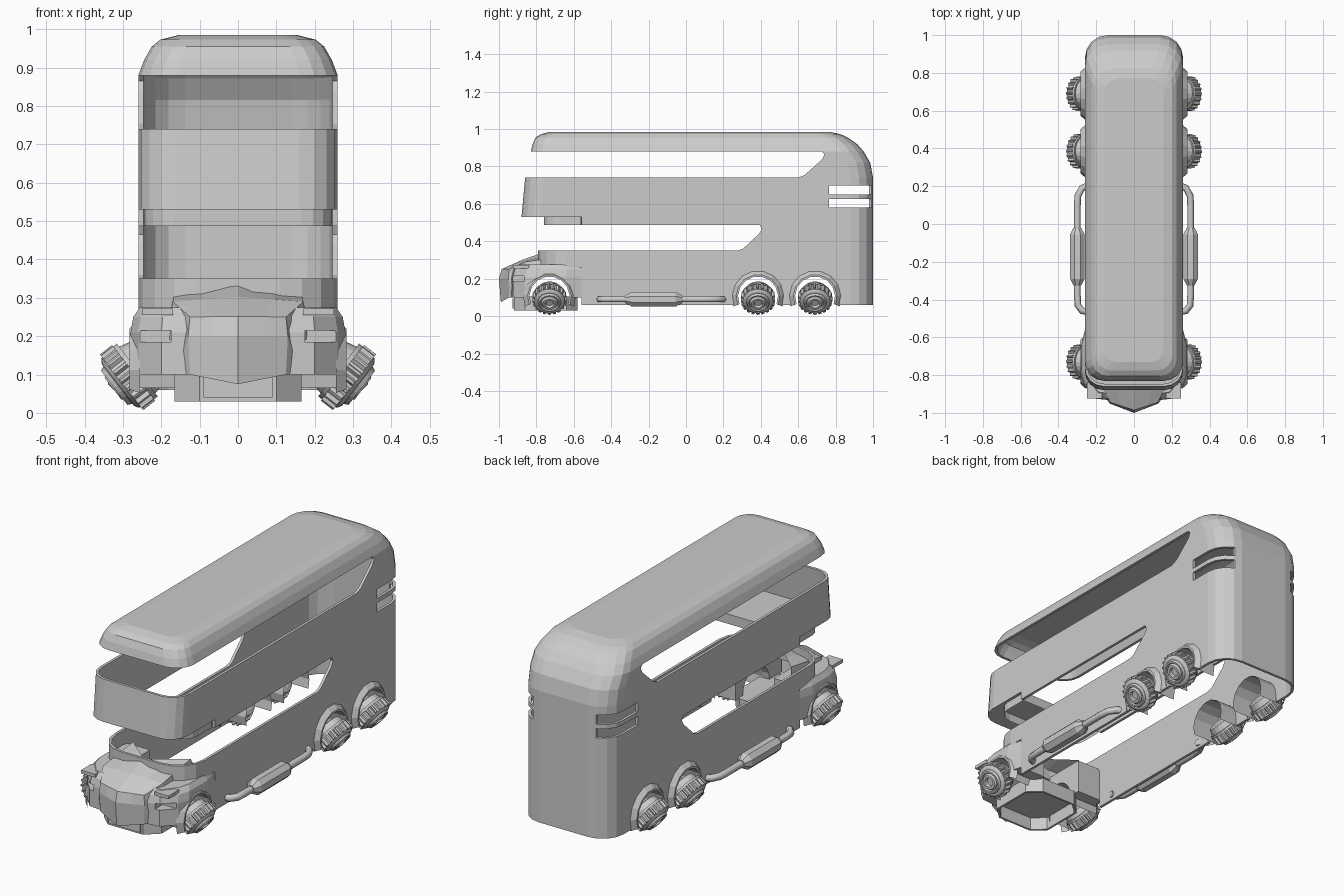
import bpy, bmesh
from math import cos, sin, pi, radians
from mathutils import Vector

if "Cube" in bpy.data.objects:
    bpy.data.objects.remove(bpy.data.objects["Cube"])


def loft(name, rings, cap0=True, cap1=True, closed=True, thick=0, recalc=True):
    """Skin a list of equal-length point rings."""
    bm = bmesh.new()
    vs = [[bm.verts.new(p) for p in r] for r in rings]
    n = len(rings[0])
    for a, b in zip(vs, vs[1:]):
        for i in range(n if closed else n - 1):
            j = (i + 1) % n
            bm.faces.new((a[i], a[j], b[j], b[i]))
    if cap0:
        bm.faces.new(vs[0][::-1])
    if cap1:
        bm.faces.new(vs[-1])
    if recalc:
        bmesh.ops.recalc_face_normals(bm, faces=bm.faces)
    me = bpy.data.meshes.new(name)
    bm.to_mesh(me)
    bm.free()
    ob = bpy.data.objects.new(name, me)
    bpy.context.collection.objects.link(ob)
    if thick:
        m = ob.modifiers.new("thickness", 'SOLIDIFY')
        m.thickness, m.offset = thick, -1
        apply(ob, m)
    return ob


def apply(ob, mod):
    bpy.context.view_layer.objects.active = ob
    bpy.ops.object.modifier_apply(modifier=mod.name)


def cut(ob, cutter):
    m = ob.modifiers.new("cut", 'BOOLEAN')
    m.operation, m.solver, m.object = 'DIFFERENCE', 'EXACT', cutter
    apply(ob, m)
    bpy.data.objects.remove(cutter)


def prism_x(name, pts, x0, x1):
    return loft(name, [[(x, y, z) for y, z in pts] for x in (x0, x1)])


def box(name, x0, x1, y0, y1, z0, z1):
    return prism_x(name, [(y0, z0), (y1, z0), (y1, z1), (y0, z1)], x0, x1)


def rounded(z, w, yf, yb, rf, rb, seg=4):
    """Rounded rectangle plan, counter-clockwise from above."""
    out = []
    for cx, cy, r, a0 in ((w - rb, yb - rb, rb, 0), (-w + rb, yb - rb, rb, 90),
                          (-w + rf, yf + rf, rf, 180), (w - rf, yf + rf, rf, 270)):
        for i in range(seg + 1):
            a = radians(a0 + 90 * i / seg)
            out.append((cx + r * cos(a), cy + r * sin(a), z))
    return out


WHEEL_Y = (-.73, .385, .69)


def arch_cutter(y, x0=-.5, x1=.5):
    pts = [(y + .108 * cos(pi * i / 10), .105 + .108 * sin(pi * i / 10)) for i in range(11)]
    return prism_x("arch_cutter", pts + [(y - .108, -.05), (y + .108, -.05)], x0, x1)


# Bus shell: one hollow loft, open underneath
levels = [(.06, .26, -.79, 1, .15, .12), (.36, .26, -.79, 1, .15, .12),
          (.525, .26, -.88, 1, .1, .12), (.74, .26, -.86, 1, .1, .12),
          (.82, .26, -.845, .985, .1, .12), (.88, .26, -.83, .95, .1, .12),
          (.92, .245, -.82, .915, .095, .115), (.955, .225, -.805, .865, .09, .11),
          (.973, .203, -.775, .825, .08, .1), (.985, .155, -.73, .77, .06, .07)]
shell = loft("bus_shell", [rounded(*l) for l in levels], cap0=False, thick=.014, recalc=False)

# Window bands that run right around the front, slanted at the rear
cut(shell, prism_x("upper_window", [(-1.2, .74), (.6, .74), (.635, .755), (.73, .84), (.74, .865),
                                    (.725, .88), (-1.2, .88)], -.5, .5))
cut(shell, prism_x("lower_window", [(-1.2, .35), (.275, .35), (.305, .36), (.39, .44), (.405, .465),
                                    (.395, .487), (-.56, .487), (-.56, .53), (-1.2, .53)], -.5, .5))
cut(shell, box("cab_cutter", -.5, .5, -1.2, -.56, -.1, .26))
for y in WHEEL_Y[1:]:
    cut(shell, arch_cutter(y))
# Rear corner vents
for s in (-1, 1):
    for z0, z1 in ((.58, .627), (.65, .698)):
        cut(shell, box("vent_cutter", *sorted((s * .18, s * .4)), .765, 1.2, z0, z1))

# Upper deck floor over the cab, with the step beneath it
loft("upper_cab_floor", [[p for p in rounded(z, .25, -.87, -.56, .1, .01)] for z in (.53, .537)])
loft("cab_ceiling_step", [rounded(z, .245, -.76, -.56, .08, .01) for z in (.487, .53)], cap0=False)

# Hood: rows of centre y, edge y, edge x, centre z, edge z, then side drop y, z
rows = [(-.99, -.945, .125, .075, .1, -.92, .1), (-1, -.95, .13, .2, .2, -.92, .14),
        (-.985, -.945, .125, .252, .25, -.91, .17), (-.87, -.86, .17, .303, .29, -.85, .2),
        (-.77, -.62, .165, .338, .325, -.6, .22)]
hood = []
for yc, ye, xe, zc, ze, yd, zd in rows:
    half = [(f * xe, yc + (ye - yc) * f, zc + (ze - zc) * f) for f in (.55, 1)]
    half.append((xe + .02, yd, zd))
    hood.append([(-x, y, z) for x, y, z in half[::-1]] + [(0, yc, zc)] + half)
loft("hood", hood, False, False, closed=False)

# Front fenders with headlight slots and wheel arches
plan = [(.11, -.935), (.2, -.925), (.26, -.86), (.28, -.8), (.28, -.64), (.26, -.56), (.11, -.56)]
for s in (-1, 1):
    rings = []
    for z, k, dy in ((.1, 1, 0), (.21, 1, 0), (.25, .96, .01), (.275, .86, .035)):
        rings.append([(s * (.11 + (x - .11) * k), y + dy * (y < -.7), z) for x, y in plan])
    fender = loft("front_fender", rings)
    cut(fender, arch_cutter(WHEEL_Y[0]))
    cut(fender, box("light_cutter", *sorted((s * .175, s * .4)), -1.1, -.865, .185, .215))
    box("headlight_brow", *sorted((s * .17, s * .25)), -.925, -.84, .255, .272)

# Front chassis: open octagonal tub with a plate
octa = [(.1, -.92), (.165, -.86), (.165, -.64), (.1, -.58),
        (-.1, -.58), (-.165, -.64), (-.165, -.86), (-.1, -.92)]
loft("front_chassis", [[(x, y, z) for x, y in octa] for z in (.03, .105)],
     cap0=False, thick=.012)
box("front_plate", -.09, .09, -.927, -.915, .04, .095)


# Wheels, cambered so the hub faces outward and down
def wheel(s, y):
    c, n, u = Vector((s * .31, y, .075)), Vector((s * .79, 0, -.613)).normalized(), Vector((0, 1, 0))
    v = n.cross(u)

    def ring(w, radii):
        k = len(radii)
        return [c + n * w + (u * cos(2 * pi * i / k) + v * sin(2 * pi * i / k)) * r
                for i, r in enumerate(radii)]
    prof = [(-.095, .05), (-.09, .07), (-.055, .078), (-.05, .082), (-.006, .082), (0, .076),
            (.004, .068), (.004, .062), (.016, .056), (.016, .048), (.006, .044),
            (.02, .036), (.02, .024), (.004, .02)]
    loft("wheel", [ring(w, [r] * 20) for w, r in prof])
    teeth = [.092 if i % 4 < 2 else .079 for i in range(80)]
    loft("wheel_tread", [ring(w, teeth) for w in (-.048, -.008)])
    loft("tread_band", [ring(w, [.087] * 20) for w in (-.06, -.048)])


# Wheel well liner with flared lip
def arch(s, y):
    rings = []
    for r, x in ((.107, .15), (.107, .283), (.117, .283), (.142, .255)):
        rings.append([(s * x, y + r * cos(a), .105 + r * sin(a))
                      for a in (radians(-22 + 224 * i / 9) for i in range(10))])
    loft("wheel_arch", rings, False, False, closed=False)


# Side tank on a pipe
def side_tank(s):
    cu = bpy.data.curves.new("side_pipe", 'CURVE')
    cu.dimensions = '3D'
    cu.bevel_depth, cu.bevel_resolution, cu.use_fill_caps = .018, 1, True
    pts = [(.24, -.465), (.275, -.46), (.297, -.43), (.3, -.38), (.3, .1),
           (.297, .15), (.275, .19), (.24, .205)]
    sp = cu.splines.new('POLY')
    sp.points.add(len(pts) - 1)
    for p, (x, y) in zip(sp.points, pts):
        p.co = (s * x, y, .09, 1)
    bpy.context.collection.objects.link(bpy.data.objects.new("side_pipe", cu))
    loft("side_tank", [[(s * (.3 + r * cos(a)), y, .09 + r * sin(a))
                        for a in (pi / 8 + pi / 4 * i for i in range(8))]
                       for y, r in ((-.325, .022), (-.29, .042), (-.055, .042), (-.02, .022))])


for s in (-1, 1):
    side_tank(s)
    for y in WHEEL_Y:
        wheel(s, y)
        arch(s, y)
